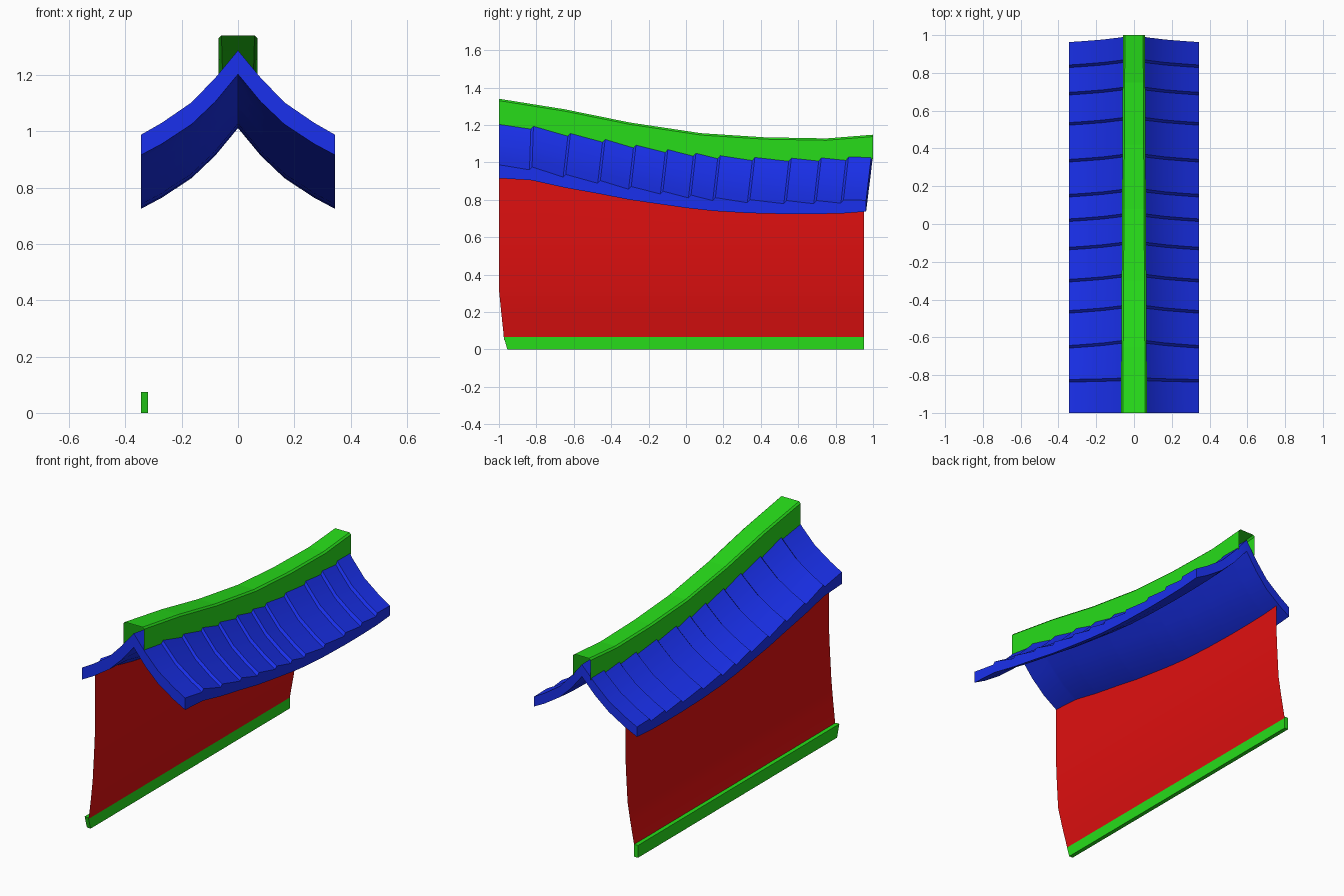
import bpy

if "Cube" in bpy.data.objects:
    bpy.data.objects.remove(bpy.data.objects["Cube"])


def material(name, rgb):
    m = bpy.data.materials.new(name)
    m.diffuse_color = (*rgb, 1)
    m.use_nodes = True
    m.node_tree.nodes["Principled BSDF"].inputs["Base Color"].default_value = m.diffuse_color
    return m


GREEN = material("green_trim", (0.02, 0.72, 0.01))
BLUE = material("blue_tiles", (0.01, 0.03, 0.85))
RED = material("red_wall", (0.75, 0.005, 0.005))


def loft(name, rows, mat, closed=False, smooth=True):
    """Skin a list of equal-length point rows; closed rows also get end caps."""
    n = len(rows[0])
    verts = [p for r in rows for p in r]
    faces = []
    for i in range(len(rows) - 1):
        for j in range(n if closed else n - 1):
            k = (j + 1) % n
            faces.append((i * n + j, i * n + k, (i + 1) * n + k, (i + 1) * n + j))
    if closed:
        # end caps as quads pairing the top half with the bottom half
        for base, flip in ((0, True), ((len(rows) - 1) * n, False)):
            for j in range(n // 2 - 1):
                f = (base + j, base + j + 1, base + n - 2 - j, base + n - 1 - j)
                faces.append(f[::-1] if flip else f)
    me = bpy.data.meshes.new(name)
    me.from_pydata(verts, [], faces)
    me.update()
    ob = bpy.data.objects.new(name, me)
    bpy.context.collection.objects.link(ob)
    me.materials.append(mat)
    if smooth:
        bpy.ops.object.select_all(action='DESELECT')
        ob.select_set(True)
        bpy.context.view_layer.objects.active = ob
        bpy.ops.object.shade_smooth_by_angle(angle=0.45)
    return ob


def lerp(table, t):
    for (a, va), (b, vb) in zip(table, table[1:]):
        if t <= b:
            return va + (vb - va) * (t - a) / (b - a)
    return table[-1][1]


# Sagging line of the eave underside; one point per tile joint
EAVE = [(-1, .915), (-.83, .905), (-.65, .865), (-.465, .832), (-.30, .80),
        (-.13, .775), (.02, .754), (.15, .74), (.335, .729), (.53, .724),
        (.69, .724), (.835, .727), (.963, .737)]

# Half profile of the gable: x, underside height, top height above the eave
HALF = [(.345, 0, 0), (.27, .04, .043), (.165, .109, .115), (.08, .19, .203)]
PROFILE = [(-x, b, t) for x, b, t in HALF] + [(0, .287, .30)] + HALF[::-1]


def roof_row(y, thick, lean):
    z = lerp(EAVE, y)
    top = [(x, y + lean * t / .3, z + thick + t) for x, b, t in PROFILE]
    under = [(x, y + lean * t / .3, z + b) for x, b, t in PROFILE]
    return top + under[::-1]


# Tiled roof: each tile starts raised and slopes down to the next joint
rows = []
last = len(EAVE) - 1
for i in range(last):
    lean = (0, .01)[i] if i < 2 else .035
    nxt = .01 if i == 0 else .035
    rows.append(roof_row(EAVE[i][0] + (.007 if i else 0), .072, lean))
    end = EAVE[i + 1][0] - (.007 if i + 1 < last else 0)
    rows.append(roof_row(end, .055 if i + 1 < last else .06, nxt))
loft("tiled_roof", rows, BLUE, closed=True)

# Ridge cap: open channel with chamfered top edges
RIDGE = [(-1, 1.34), (-.65, 1.284), (-.3, 1.213), (.08, 1.156),
         (.42, 1.134), (.75, 1.128), (1, 1.148)]
rows = []
for y, z in RIDGE:
    w = .0635 - .0055 * y
    low = .13 if y == 1 else .155
    rows.append([(-w, y, z - low), (-w, y, z - .01), (-w + .01, y, z),
                 (w - .01, y, z), (w, y, z - .01), (w, y, z - low)])
loft("ridge_cap", rows[::-1], GREEN, smooth=False)

# Flared wall sheet on the left side: z, x, front edge y
FLARE = [(.05, -.323, -.972), (.2, -.295, -.988), (.32, -.275, -1),
         (.5, -.265, -1), (.61, -.26, -1)]
rows = []
for z, x, front in FLARE + [(None, -.26, -1)]:
    ys = [front] + [y for y, _ in EAVE[1:-1]] + [.953]
    rows.append([(x, y, z if z else lerp(EAVE, y) + .05) for y in ys])
loft("side_wall", rows[::-1], RED).data.flip_normals()

# Base board under the wall, with a slanted front end
rows = []
for y_top, y_low in ((-.977, -.955), (.953, .953)):
    rows.append([(-.345, y_top, .075), (-.32, y_top, .075),
                 (-.32, y_low, 0), (-.345, y_low, 0)])
loft("base_board", rows, GREEN, closed=True, smooth=False)

# Consistent outward normals on the closed parts
import bmesh
for name in ("tiled_roof", "base_board"):
    me = bpy.data.objects[name].data
    bm = bmesh.new()
    bm.from_mesh(me)
    bmesh.ops.recalc_face_normals(bm, faces=bm.faces)
    bm.to_mesh(me)
    bm.free()
for p in bpy.data.objects["ridge_cap"].data.polygons:
    if abs(p.normal.z) > .9:
        if p.normal.z < 0:
            bpy.data.objects["ridge_cap"].data.flip_normals()
        break
if bpy.data.objects["side_wall"].data.polygons[0].normal.x < 0:
    bpy.data.objects["side_wall"].data.flip_normals()
